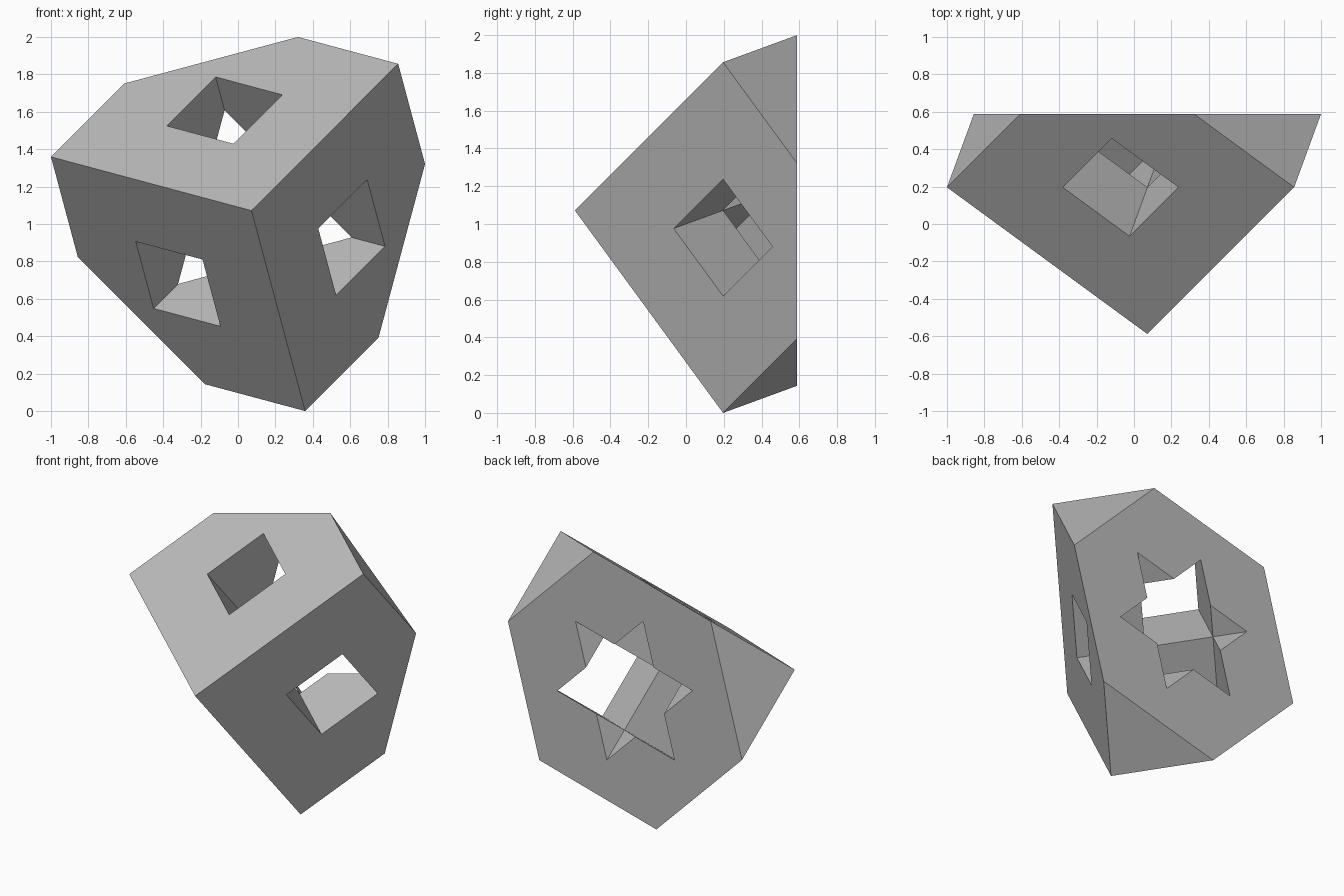
import bpy
import bmesh
from itertools import product
from math import sin, cos, radians, sqrt
from mathutils import Matrix, Vector

if "Cube" in bpy.data.objects:
    bpy.data.objects.remove(bpy.data.objects["Cube"], do_unlink=True)

# Cube edge length for a two-unit-wide result, and the cube's centre
EDGE = 2 / (cos(radians(15)) * (sqrt(2 / 3) + sqrt(1 / 2)))
OFFSET = EDGE * sqrt(2 / 3) * cos(radians(15)) - 1
CENTRE = Vector((OFFSET, EDGE * sqrt(3) / 4, OFFSET + 1))

# Cube stands with one body diagonal along y
axes = [Vector((sqrt(2 / 3) * cos(radians(a)), sqrt(1 / 3), sqrt(2 / 3) * sin(radians(a))))
        for a in (165, 45, -75)]
TILT = Matrix(axes).transposed().to_4x4()


def solid(cell):
    """Cells of a 3x3x3 block, less the centre and the middle of each face."""
    return max(map(abs, cell)) <= 1 and list(cell).count(0) < 2


# Pierced cube: one square wherever a solid cell meets an empty one
bm = bmesh.new()
for cell in product((-1, 0, 1), repeat=3):
    if not solid(cell):
        continue
    for axis, side in product(range(3), (-1, 1)):
        step = [0, 0, 0]
        step[axis] = side
        if solid([c + s for c, s in zip(cell, step)]):
            continue
        corners = []
        for u, v in ((-1, -1), (1, -1), (1, 1), (-1, 1)):
            p = Vector(cell)
            p[axis] += side / 2
            p[(axis + 1) % 3] += u / 2
            p[(axis + 2) % 3] += v / 2
            corners.append(bm.verts.new(p * EDGE / 3))
        bm.faces.new(corners)
bmesh.ops.remove_doubles(bm, verts=bm.verts[:], dist=EDGE / 100)
bm.transform(Matrix.Translation(CENTRE) @ TILT)

# Slice away the back half and close it with a hexagon around a star opening
bmesh.ops.bisect_plane(bm, geom=bm.verts[:] + bm.edges[:] + bm.faces[:],
                       plane_co=CENTRE, plane_no=(0, 1, 0), clear_outer=True)
rim = [e for e in bm.edges if e.is_boundary]
bmesh.ops.triangle_fill(bm, edges=rim, use_beauty=True, normal=(0, 1, 0))
bmesh.ops.recalc_face_normals(bm, faces=bm.faces[:])

mesh = bpy.data.meshes.new("pierced_half_cube")
bm.to_mesh(mesh)
bm.free()
body = bpy.data.objects.new("pierced_half_cube", mesh)
bpy.context.collection.objects.link(body)

# Plain grey finish
grey = bpy.data.materials.new("plain grey")
grey.use_nodes = True
colour = (0.5, 0.5, 0.5, 1)
grey.diffuse_color = colour
grey.node_tree.nodes["Principled BSDF"].inputs["Base Color"].default_value = colour
mesh.materials.append(grey)
